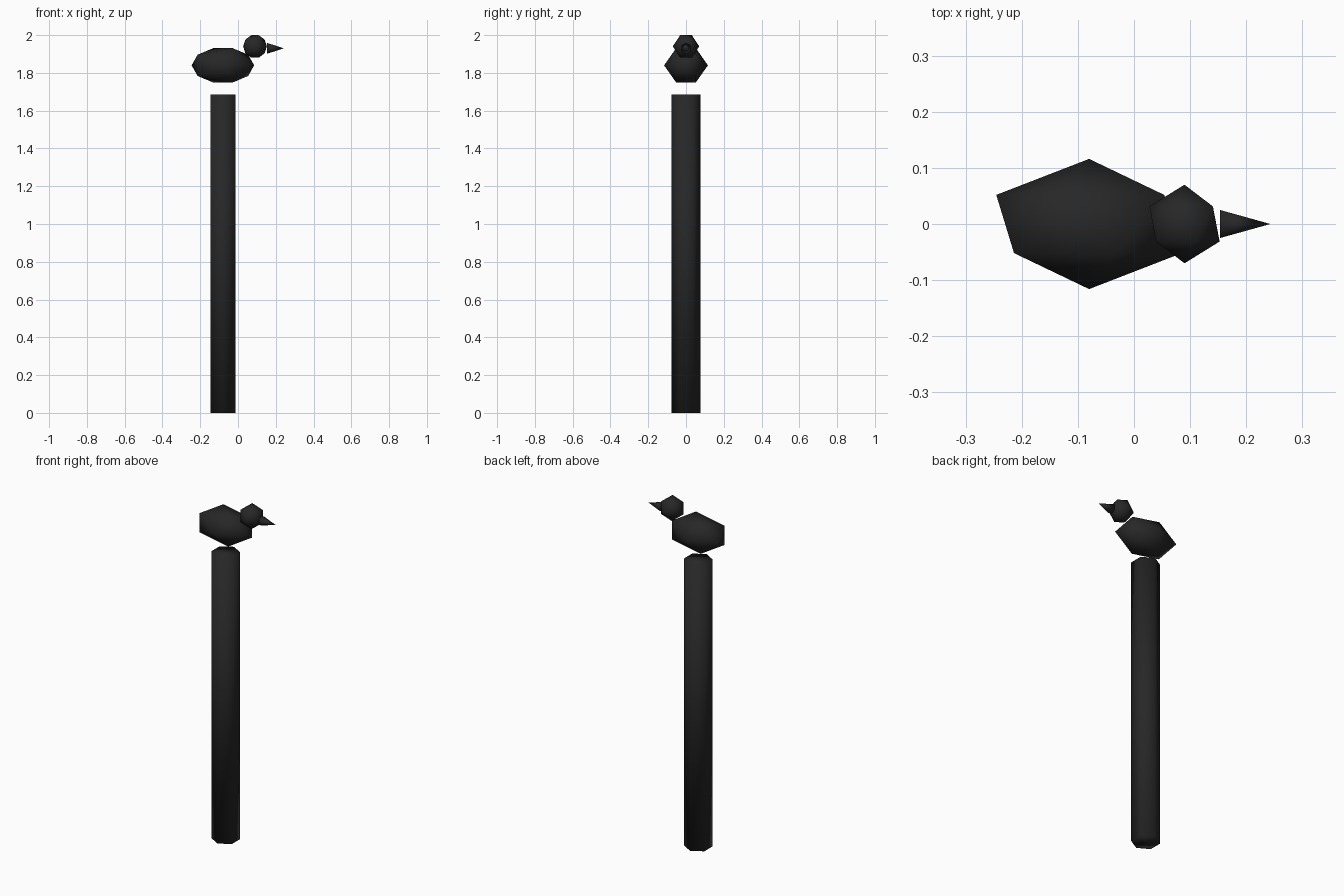
import bpy, bmesh
from math import radians
from mathutils import Matrix, Vector

cube = bpy.data.objects.get("Cube")
if cube:
    bpy.data.objects.remove(cube, do_unlink=True)

# Single near-black material
black = bpy.data.materials.new("matte_black")
black.use_nodes = True
color = (0.02, 0.02, 0.02, 1)
black.diffuse_color = color
black.node_tree.nodes["Principled BSDF"].inputs["Base Color"].default_value = color


def finish(name, bm, matrix):
    """Place the mesh, shade it smooth and link it to the scene."""
    bm.transform(matrix)
    bmesh.ops.recalc_face_normals(bm, faces=bm.faces)
    for face in bm.faces:
        face.smooth = True
    mesh = bpy.data.meshes.new(name)
    bm.to_mesh(mesh)
    bm.free()
    mesh.materials.append(black)
    obj = bpy.data.objects.new(name, mesh)
    bpy.context.collection.objects.link(obj)


def ball(name, center, radii):
    """Low-poly ball with its poles along y."""
    bm = bmesh.new()
    bmesh.ops.create_icosphere(bm, subdivisions=1, radius=1)
    scale = Matrix.Diagonal(Vector((*radii, 1)))
    finish(name, bm, Matrix.Translation(center) @ scale @ Matrix.Rotation(radians(90), 4, 'X'))


def cone(name, center, r1, r2, length, turn):
    """Six-sided prism or cone, built along z and then turned."""
    bm = bmesh.new()
    bmesh.ops.create_cone(bm, cap_ends=True, segments=6, radius1=r1, radius2=r2, depth=length)
    bmesh.ops.remove_doubles(bm, verts=bm.verts, dist=1e-5)
    finish(name, bm, Matrix.Translation(center) @ turn)


# Post
cone("post", (-0.08, 0, 0.8425), 0.077, 0.077, 1.685, Matrix.Identity(4))

# Bird body and head
ball("bird_body", (-0.08, 0, 1.84), (0.185, 0.116, 0.107))
ball("bird_head", (0.09, 0, 1.94), (0.07, 0.07, 0.07))

# Beak pointing to +x
point_x = Matrix.Rotation(radians(90), 4, 'Y') @ Matrix.Rotation(radians(30), 4, 'Z')
cone("beak", (0.198, 0, 1.93), 0.029, 0, 0.09, point_x)
